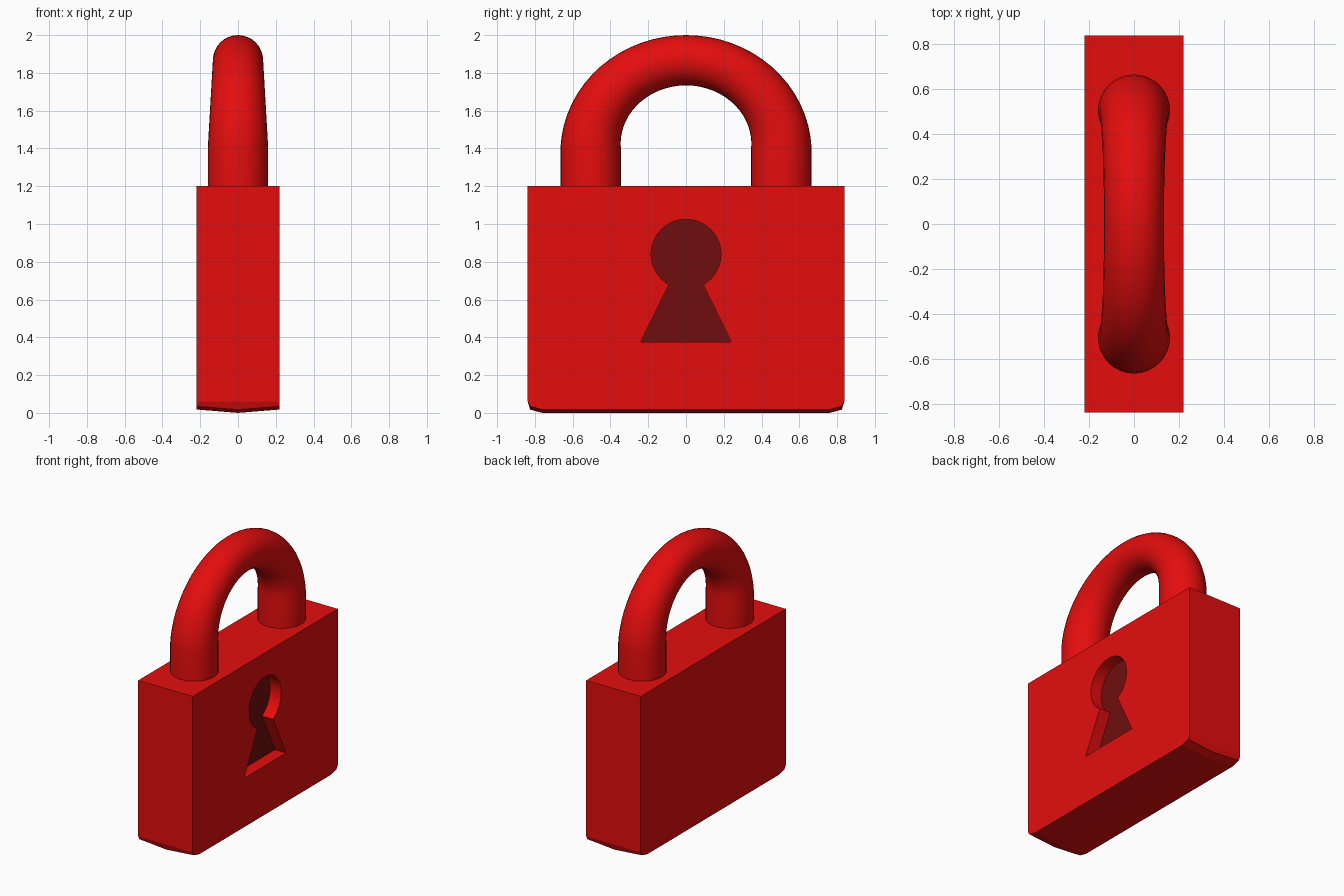
import bpy, bmesh, math
from mathutils import Vector

if "Cube" in bpy.data.objects:
    bpy.data.objects.remove(bpy.data.objects["Cube"])


def material(name, rgb):
    m = bpy.data.materials.new(name)
    m.diffuse_color = (*rgb, 1)
    m.use_nodes = True
    m.node_tree.nodes["Principled BSDF"].inputs["Base Color"].default_value = m.diffuse_color
    return m


red = material("red", (0.78, 0.004, 0.004))
dark_red = material("dark_red", (0.16, 0.004, 0.004))


def loft(name, rings, mats):
    """Skin closed rings of points and cap both ends."""
    bm = bmesh.new()
    vs = [[bm.verts.new(p) for p in ring] for ring in rings]
    n = len(vs[0])
    for a, b in zip(vs, vs[1:]):
        for i in range(n):
            j = (i + 1) % n
            bm.faces.new((a[i], a[j], b[j], b[i]))
    bm.faces.new(vs[0])
    bm.faces.new(vs[-1])
    bmesh.ops.recalc_face_normals(bm, faces=bm.faces)
    me = bpy.data.meshes.new(name)
    bm.to_mesh(me)
    bm.free()
    for m in mats:
        me.materials.append(m)
    ob = bpy.data.objects.new(name, me)
    bpy.context.collection.objects.link(ob)
    return ob


# Body: block with chamfered lower ends and a shallow keel underneath
half = [(0.838, 1.2), (0.838, 0.06), (0.825, 0.035), (0.76, 0.018)]
outline = half + [(-y, z) for y, z in reversed(half)]
rings = []
for x, drop in ((-0.22, 0), (0, 0.018), (0.22, 0)):
    rings.append([(x, y, z - (drop if z < 0.05 else 0)) for y, z in outline])
body = loft("lock_body", rings, [red, dark_red])

# Keyhole: round top and flared foot, cut into the +x side
start = math.radians(-60.5)
sweep = math.radians(301)
N = 40
key = [(0.185 * math.cos(start + sweep * i / N),
        0.84 + 0.185 * math.sin(start + sweep * i / N)) for i in range(N + 1)]
key += [(-0.24, 0.375), (0.24, 0.375)]
FLOOR = 0.13
cutter = loft("keyhole_cutter", [[(x, y, z) for y, z in key] for x in (FLOOR, 0.4)], [red])
cutter.hide_render = True
mod = body.modifiers.new("keyhole", 'BOOLEAN')
mod.operation = 'DIFFERENCE'
mod.solver = 'EXACT'
mod.object = cutter
bpy.context.view_layer.objects.active = body
body.select_set(True)
bpy.ops.object.modifier_apply(modifier=mod.name)
bpy.data.objects.remove(cutter)
for f in body.data.polygons:
    f.material_index = int(f.normal.x > 0.9 and abs(f.center.x - FLOOR) < 0.01)

# Shackle: round bar on straight legs, tapering toward the top of the bow
A, B, Z0 = 0.505, 0.467, 1.4
path = [(A, 1.19, 0.0)]
path += [(A * math.cos(t), Z0 + B * math.sin(t), t)
         for t in (math.pi * i / 32 for i in range(33))]
path += [(-A, 1.19, math.pi)]
rings = []
for y, z, t in path:
    r = 0.16 - 0.027 * max(0, z - Z0) / B
    out = Vector((0, B * math.cos(t), A * math.sin(t))).normalized()
    rings.append([Vector((r * math.sin(a), 0, 0)) + Vector((0, y, z)) + out * r * math.cos(a)
                  for a in (math.tau * k / 32 for k in range(32))])
shackle = loft("shackle", rings, [red])
bpy.ops.object.select_all(action='DESELECT')
shackle.select_set(True)
bpy.context.view_layer.objects.active = shackle
bpy.ops.object.shade_smooth_by_angle(angle=math.radians(40))
